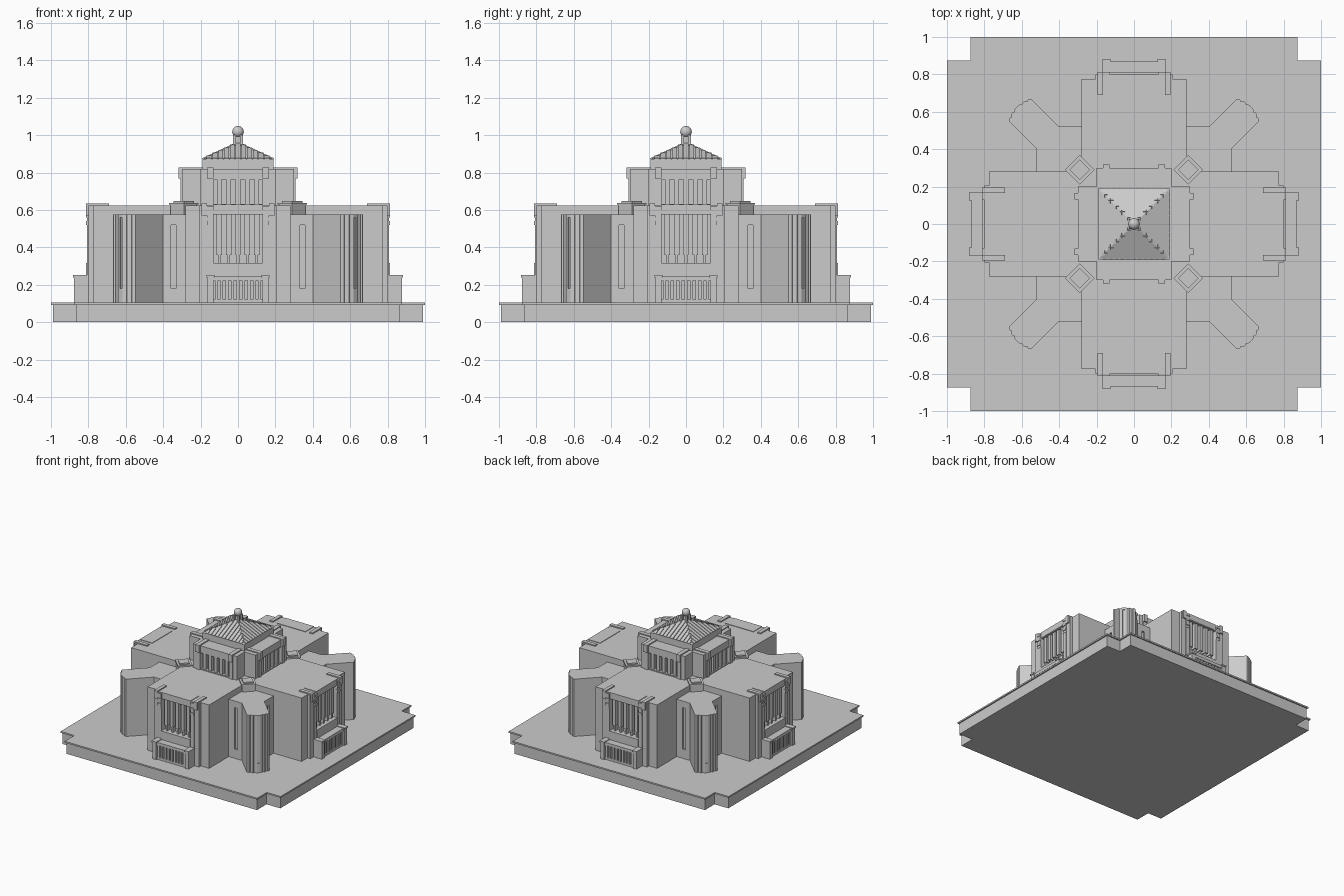
import bpy, bmesh, math
from mathutils import Matrix, Vector

cube = bpy.data.objects.get("Cube")
if cube:
    bpy.data.objects.remove(cube, do_unlink=True)

stone = bpy.data.materials.new("grey stone")
stone.use_nodes = True
GREY = (0.6, 0.6, 0.6, 1)
stone.diffuse_color = GREY
stone.node_tree.nodes["Principled BSDF"].inputs["Base Color"].default_value = GREY


def quarter(k):
    return Matrix.Rotation(k * math.pi / 2, 4, 'Z')


def finish(name, bm, fourfold=False):
    """Turn a bmesh into an object, optionally repeated on all four sides."""
    if fourfold:
        source = bm.verts[:] + bm.edges[:] + bm.faces[:]
        for k in range(1, 4):
            copy = bmesh.ops.duplicate(bm, geom=source)["geom"]
            verts = [v for v in copy if isinstance(v, bmesh.types.BMVert)]
            bmesh.ops.transform(bm, matrix=quarter(k), verts=verts)
    bmesh.ops.recalc_face_normals(bm, faces=bm.faces[:])
    mesh = bpy.data.meshes.new(name)
    bm.to_mesh(mesh)
    bm.free()
    mesh.materials.append(stone)
    obj = bpy.data.objects.new(name, mesh)
    bpy.context.scene.collection.objects.link(obj)
    return obj


def add_box(bm, x, y, z, matrix=None):
    """Add a box given by three (low, high) spans."""
    mid = Vector([(a + b) / 2 for a, b in (x, y, z)])
    size = [b - a for a, b in (x, y, z)]
    m = Matrix.Translation(mid) @ Matrix.Diagonal(size + [1])
    bmesh.ops.create_cube(bm, size=1, matrix=(matrix or Matrix()) @ m)


def boxes(name, spans, fourfold=True, matrix=None):
    bm = bmesh.new()
    for span in spans:
        add_box(bm, *span, matrix)
    return finish(name, bm, fourfold)


def both(x, y, z):
    """A box and its mirror image across x = 0."""
    return [(x, y, z), ((-x[1], -x[0]), y, z)]


def add_prism(bm, points, z0, z1):
    face = bm.faces.new([bm.verts.new((x, y, z0)) for x, y in points])
    up = bmesh.ops.extrude_face_region(bm, geom=[face])["geom"]
    verts = [v for v in up if isinstance(v, bmesh.types.BMVert)]
    bmesh.ops.translate(bm, vec=(0, 0, z1 - z0), verts=verts)


def cross(name, arm, z0, z1):
    """Extrude an outline made of one arm repeated four times."""
    points = [(quarter(k) @ Vector((x, y, 0))).xy for k in range(4) for x, y in arm]
    bm = bmesh.new()
    add_prism(bm, points, z0, z1)
    return finish(name, bm)


def carve(target, cutter):
    mod = target.modifiers.new("recesses", 'BOOLEAN')
    mod.operation, mod.solver, mod.object = 'DIFFERENCE', 'EXACT', cutter
    cutter.hide_render = True
    cutter.hide_set(True)


# Terrace with notched corners and a thin overhanging lip
cross("terrace_base", [(.865, .865), (.865, .99), (-.865, .99)], 0, .092)
cross("terrace_lip", [(.875, .875), (.875, 1), (-.875, 1)], .092, .104)

# Main cross-shaped hall with a tall window recess in each end
hall = cross("main_hall", [(.28, .28), (.28, .775), (.205, .775), (.205, .8),
                           (-.205, .8), (-.205, .775), (-.28, .775)], .1, .625)
carve(hall, boxes("hall_window_cutter", [((-.13, .13), (.75, .9), (.315, .575))]))

# Upright mullions with narrow feet in front of the window
mullions = []
for i in range(5):
    x = (i - 2) * .05
    mullions += [((x - .014, x + .014), (.74, .79), (.36, .585)),
                 ((x - .007, x + .007), (.74, .783), (.31, .37))]
boxes("hall_mullions", mullions)

# Hooked caps that fold over the roof edge, with stepped drops below
boxes("hall_roof_caps", both((.165, .195), (.69, .812), (.57, .634)))
drops = []
for i in range(6):
    z = .5 + i * .02
    drops += both((.132, .165), (.79, .808 + .006 * (i % 2)), (z, z + .0205))
boxes("hall_stepped_drops", drops)
boxes("hall_header", [((-.13, .13), (.69, .803), (.58, .629))])
boxes("hall_piers", both((.132, .165), (.79, .806), (.1, .5)))

# Balcony planters with balusters and end posts
boxes("planter_box", [((-.132, .132), (.79, .85), (.1, .24)),
                      ((-.132, .132), (.79, .87), (.222, .246)),
                      ((-.132, .132), (.79, .865), (.1, .122)),
                      ((-.132, .132), (.79, .812), (.24, .316))])
boxes("planter_balusters", [((x - .008, x + .008), (.84, .866), (.12, .225))
                            for x in [(i - 4) * .029 for i in range(9)]])
boxes("planter_posts", both((.13, .163), (.79, .876), (.1, .24))
      + both((.126, .168), (.79, .882), (.24, .252)))

# Diagonal corner towers with fluted ends
end = [(.86, .085), (.872, .07), (.866, .06), (.882, .042), (.876, .032), (.886, .014)]
profile = [(d, -s) for d, s in end] + [(d, s) for d, s in reversed(end)]
diagonal = Matrix.Rotation(math.pi / 4, 4, 'Z')
tip = [(diagonal @ Vector((d, s, 0))).xy for d, s in profile]
bm = bmesh.new()
add_prism(bm, [(.27, .27), (.52, .27), (.52, .40)] + tip + [(.40, .52), (.27, .52)], .1, .575)
towers = finish("corner_towers", bm, True)

# Narrow slots in the tower walls
bm = bmesh.new()
add_box(bm, (.332, .358), (.505, .54), (.18, .52))
add_box(bm, (.505, .54), (.332, .358), (.18, .52))
add_box(bm, (.877, .9), (-.008, .008), (.18, .56), diagonal)
carve(towers, finish("tower_slot_cutter", bm, True))

# Diamond urns in the inner corners of the hall
r = .29 * math.sqrt(2)


def diamond(h, z0, z1):
    return ((r - h, r + h), (-h, h), (z0, z1))


boxes("corner_urns", [diamond(.05, .5, .628), diamond(.055, .628, .638),
                      diamond(.038, .638, .648)], True, diagonal)

# Upper cross-shaped lantern storey with recessed windows
upper = cross("lantern_storey", [(.2, .2), (.2, .3), (-.2, .3)], .62, .82)
carve(upper, boxes("lantern_window_cutter", [((-.13, .13), (.262, .4), (.632, .762))]))
boxes("lantern_mullions", [((x - .013, x + .013), (.255, .292), (.628, .766))
                           for x in [(i - 2) * .05 for i in range(5)]])
boxes("lantern_roof_caps", both((.132, .166), (.19, .318), (.768, .828)))
boxes("lantern_piers", both((.132, .166), (.29, .308), (.62, .768)))

# Attic block and tiled pyramid roof
boxes("attic_block", [((-.19, .19), (-.19, .19), (.815, .872))], False)
EAVE, EAVE_Z, APEX_Z = .185, .872, .958
bm = bmesh.new()
bmesh.ops.create_cone(bm, cap_ends=True, segments=4, radius1=EAVE * math.sqrt(2), radius2=0,
                      depth=APEX_Z - EAVE_Z,
                      matrix=Matrix.Translation((0, 0, (EAVE_Z + APEX_Z) / 2)) @ diagonal)
finish("roof_pyramid", bm)
slope = math.atan2(APEX_Z - EAVE_Z, EAVE)
bm = bmesh.new()
ROWS = 6
for row in range(ROWS):
    out = EAVE * (1 - row / ROWS)
    step = EAVE / ROWS
    count = 2 * (ROWS - row) - 1
    z = EAVE_Z + (EAVE - out) * math.tan(slope)
    for i in range(count):
        x = (i - (count - 1) / 2) * step
        m = Matrix.Translation((x, out, z)) @ Matrix.Rotation(-slope, 4, 'X')
        add_box(bm, (-step * .42, step * .42), (-step * 1.05, .004), (-.004, .007), m)
finish("roof_tiles", bm, True)

# Finial: small posts carrying a ball
boxes("finial_core", [((-.016, .016), (-.016, .016), (.92, 1))], False)
boxes("finial_posts", [((.012, .027), (.012, .027), (.92, 1))])
bm = bmesh.new()
bmesh.ops.create_uvsphere(bm, u_segments=24, v_segments=16, radius=.031,
                          matrix=Matrix.Translation((0, 0, 1.018)))
ball = finish("finial_ball", bm)
for face in ball.data.polygons:
    face.use_smooth = True
